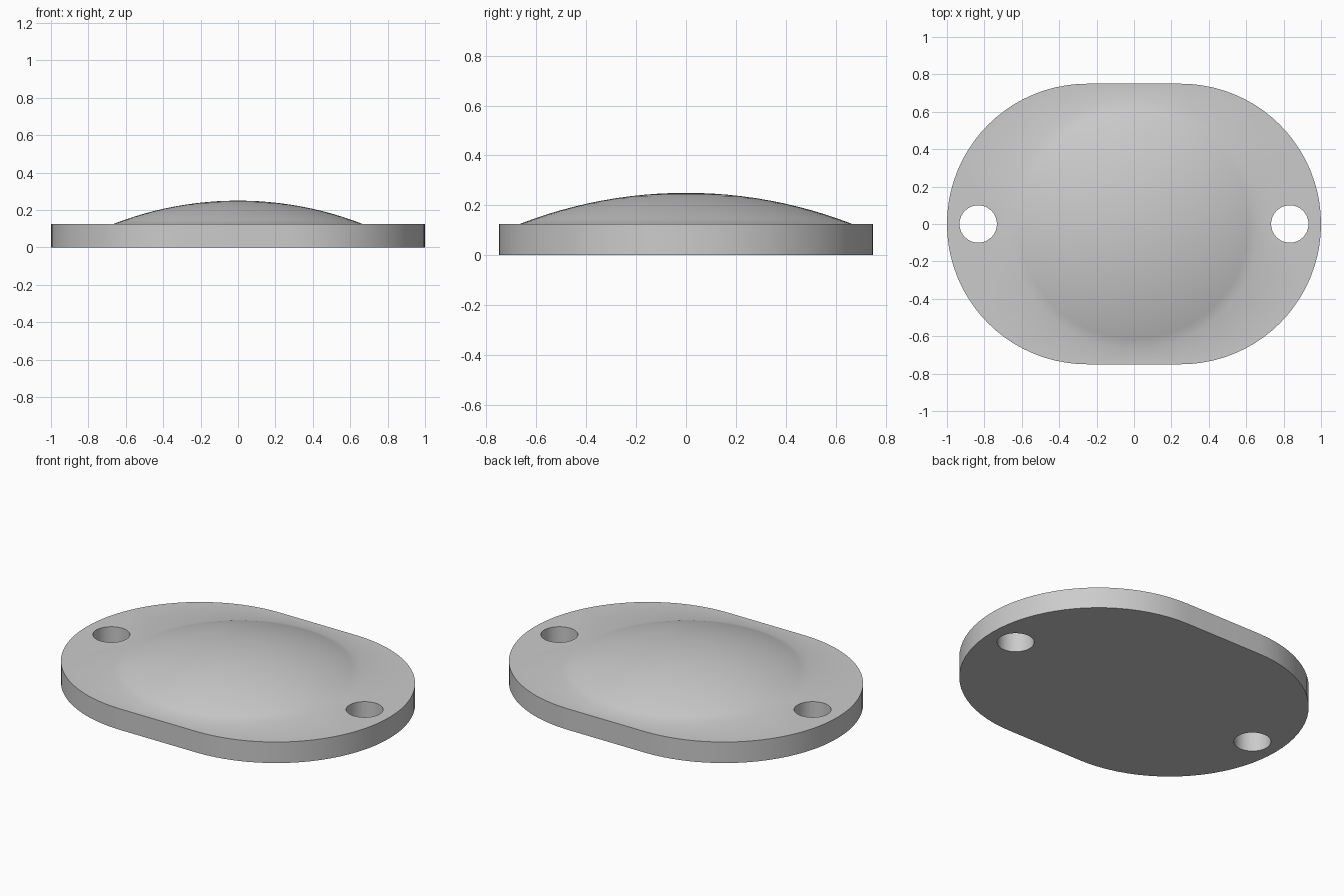
import bpy
import bmesh
from math import sin, cos, pi, radians, sqrt

old = bpy.data.objects.get("Cube")
if old:
    bpy.data.objects.remove(old, do_unlink=True)

THICK, HEIGHT = 0.125, 0.25
END_R, END_X = 0.75, 0.25
HOLE_R, HOLE_X = 0.1, 0.833
DOME_R = 0.667
RISE = HEIGHT - THICK
SPHERE_R = (DOME_R ** 2 + RISE ** 2) / (2 * RISE)

grey = bpy.data.materials.new("light grey")
grey.use_nodes = True
colour = (0.6, 0.6, 0.6, 1)
grey.diffuse_color = colour
grey.node_tree.nodes["Principled BSDF"].inputs["Base Color"].default_value = colour

bm = bmesh.new()


def circle(radius, count, x=0):
    return [(x + radius * cos(2 * pi * i / count), radius * sin(2 * pi * i / count))
            for i in range(count)]


def stadium(steps):
    points = []
    for side, start in ((1, -pi / 2), (-1, pi / 2)):
        for i in range(steps + 1):
            a = start + pi * i / steps
            points.append((side * END_X + END_R * cos(a), END_R * sin(a)))
    return points


def ring(points, z):
    return [bm.verts.new((x, y, z)) for x, y in points]


def loop_edges(verts):
    edges = []
    for a, b in zip(verts, verts[1:] + verts[:1]):
        edges.append(bm.edges.get((a, b)) or bm.edges.new((a, b)))
    return edges


def wall(lower, upper):
    n = len(lower)
    for i in range(n):
        j = (i + 1) % n
        bm.faces.new((lower[i], lower[j], upper[j], upper[i]))


def fill(loops, up):
    edges = [e for loop in loops for e in loop_edges(loop)]
    bmesh.ops.triangle_fill(bm, use_beauty=True, edges=edges, normal=(0, 0, up))


# Plate outline and the two bolt holes
outlines = [stadium(40), circle(HOLE_R, 40, HOLE_X), circle(HOLE_R, 40, -HOLE_X)]
bottom = [ring(p, 0) for p in outlines]
top = [ring(p, THICK) for p in outlines]

# Shallow spherical dome
SEGMENTS, RINGS = 80, 12
dome = []
for k in range(RINGS):
    r = DOME_R * (1 - k / RINGS)
    z = HEIGHT - SPHERE_R + sqrt(SPHERE_R ** 2 - r * r)
    dome.append(ring(circle(r, SEGMENTS), z))

# Flat faces first, then the walls and dome surface
fill(bottom, -1)
fill(top + [dome[0]], 1)
for low, high in zip(bottom, top):
    wall(low, high)
for low, high in zip(dome, dome[1:]):
    wall(low, high)
apex = bm.verts.new((0, 0, HEIGHT))
for a, b in zip(dome[-1], dome[-1][1:] + dome[-1][:1]):
    bm.faces.new((a, b, apex))
bmesh.ops.recalc_face_normals(bm, faces=bm.faces)

mesh = bpy.data.meshes.new("domed_cover_plate")
bm.to_mesh(mesh)
bm.free()
mesh.materials.append(grey)
plate = bpy.data.objects.new("domed_cover_plate", mesh)
bpy.context.collection.objects.link(plate)

# Smooth curves with crisp plate and hole rims
bpy.ops.object.select_all(action='DESELECT')
plate.select_set(True)
bpy.context.view_layer.objects.active = plate
bpy.ops.object.shade_smooth_by_angle(angle=radians(30))
